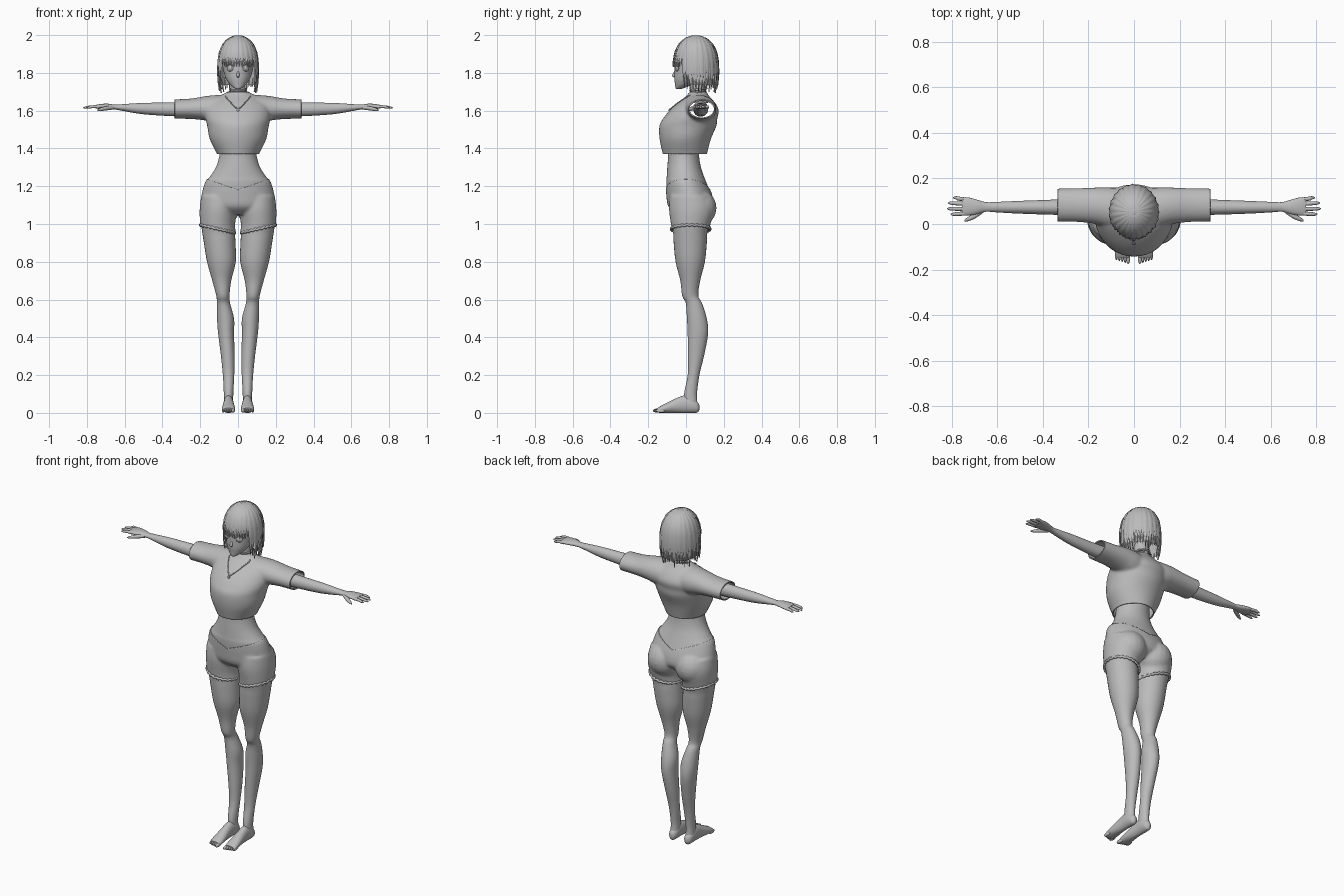
import bpy, bmesh, math, random
from mathutils import Vector, Matrix
from mathutils.bvhtree import BVHTree

if "Cube" in bpy.data.objects:
    bpy.data.objects.remove(bpy.data.objects["Cube"])

random.seed(4)
GREY = bpy.data.materials.new("plain_grey")
GREY.diffuse_color = (0.5, 0.5, 0.5, 1)
GREY.use_nodes = True
GREY.node_tree.nodes["Principled BSDF"].inputs["Base Color"].default_value = GREY.diffuse_color


def spline(keys, steps=4):
    """Smoothly resample a list of section tuples (Catmull-Rom)."""
    out = []
    for i in range(len(keys) - 1):
        p0, p1, p2, p3 = keys[max(i - 1, 0)], keys[i], keys[i + 1], keys[min(i + 2, len(keys) - 1)]
        for k in range(steps):
            t = k / steps
            out.append([0.5 * (2 * b + (c - a) * t + (2 * a - 5 * b + 4 * c - d) * t * t
                               + (3 * b - a - 3 * c + d) * t ** 3) for a, b, c, d in zip(p0, p1, p2, p3)])
    return out + [list(keys[-1])]


def skin_rings(bm, rings):
    """Bridge equal vertex rings and cap both ends."""
    n = len(rings[0])
    for a, b in zip(rings, rings[1:]):
        for i in range(n):
            bm.faces.new((a[i], a[(i + 1) % n], b[(i + 1) % n], b[i]))
    bm.faces.new(rings[0])
    bm.faces.new(rings[-1])


def loft(keys, axis="z", n=28, grow=0.0):
    """Elliptical sections (position, centre a, centre b, radius a, radius b) along an axis."""
    bm, rings = bmesh.new(), []
    for t, a, b, ra, rb in spline(keys):
        ring = []
        for i in range(n):
            an = 2 * math.pi * i / n
            u = a + max(ra + grow, 0.001) * math.cos(an)
            v = b + max(rb + grow, 0.001) * math.sin(an)
            ring.append(bm.verts.new({"z": (u, v, t), "x": (t, u, v), "y": (u, t, v)}[axis]))
        rings.append(ring)
    skin_rings(bm, rings)
    bmesh.ops.recalc_face_normals(bm, faces=bm.faces)
    return bm


def ball(c, r, turn=0.0):
    bm = bmesh.new()
    m = Matrix.Translation(c) @ Matrix.Rotation(turn, 4, "Z") @ Matrix.Diagonal((*r, 1))
    bmesh.ops.create_uvsphere(bm, u_segments=20, v_segments=12, radius=1, matrix=m)
    return bm


def tube(points, r, closed=False):
    cu = bpy.data.curves.new("path", "CURVE")
    cu.dimensions, cu.bevel_depth, cu.bevel_resolution = "3D", r, 2
    sp = cu.splines.new("POLY")
    sp.points.add(len(points) - 1)
    for p, q in zip(sp.points, points):
        p.co = (*q, 1)
    sp.use_cyclic_u = closed
    ob = bpy.data.objects.new("path", cu)
    bpy.context.collection.objects.link(ob)
    bm = bmesh.new()
    me = bpy.data.meshes.new_from_object(ob.evaluated_get(bpy.context.evaluated_depsgraph_get()))
    bm.from_mesh(me)
    bpy.data.objects.remove(ob)
    return bm


def build(name, parts, mirror=False, voxel=0.0, cuts=(), shell=0.0):
    """Join parts, optionally fuse them by remeshing, trim by planes, mirror and thicken."""
    bm = bmesh.new()
    for p in parts:
        tmp = bpy.data.meshes.new("tmp")
        p.to_mesh(tmp)
        bm.from_mesh(tmp)
        bpy.data.meshes.remove(tmp)
    me = bpy.data.meshes.new(name)
    bm.to_mesh(me)
    ob = bpy.data.objects.new(name, me)
    bpy.context.collection.objects.link(ob)
    if voxel:
        m = ob.modifiers.new("fuse", "REMESH")
        m.mode, m.voxel_size = "VOXEL", voxel
        m = ob.modifiers.new("relax", "SMOOTH")
        m.factor, m.iterations = 0.5, 8
        me = bpy.data.meshes.new_from_object(ob.evaluated_get(bpy.context.evaluated_depsgraph_get()))
        ob.modifiers.clear()
        ob.data = me
        me.name = name
    if cuts:
        bm = bmesh.new()
        bm.from_mesh(me)
        for co, no in cuts:
            bmesh.ops.bisect_plane(bm, geom=bm.verts[:] + bm.edges[:] + bm.faces[:],
                                   plane_co=co, plane_no=Vector(no).normalized(), clear_outer=True)
        bm.to_mesh(me)
    me.materials.clear()
    me.materials.append(GREY)
    me.shade_smooth()
    me.set_sharp_from_angle(angle=math.radians(50))
    if mirror:
        ob.modifiers.new("mirror", "MIRROR")
    if shell:
        m = ob.modifiers.new("cloth", "SOLIDIFY")
        m.thickness, m.offset = shell, -1
    return ob


HALF = ((0, 0, 0), (-1, 0, 0))

# Cropped shirt with wide open sleeves
torso = loft([(1.33, 0, -.006, .095, .108), (1.37, 0, -.006, .111, .117), (1.45, 0, -.004, .150, .136),
              (1.52, 0, .010, .163, .151), (1.56, 0, .023, .172, .143), (1.60, 0, .043, .172, .131),
              (1.64, 0, .055, .157, .100), (1.68, 0, .062, .095, .058), (1.70, 0, .064, .052, .047)], n=48)
sleeves = loft([(-.1, .07, 1.605, .088, .076), (0, .06, 1.605, .09, .076), (.1, .07, 1.606, .09, .077),
                (.17, .08, 1.612, .08, .065), (.25, .083, 1.61, .074, .054), (.36, .083, 1.608, .072, .051)], "x", 40)
shirt = build("shirt", [torso, sleeves], True, .007,
              [HALF, ((0, 0, 1.37), (0, 0, -1)), ((.335, 0, 0), (1, 0, 0))], .007)

# Waist, hips and shorts
HIPS = [(1.42, 0, -.012, .098, .085), (1.36, 0, -.0125, .1, .083), (1.30, 0, -.01, .118, .09),
        (1.25, 0, -.003, .15, .1), (1.22, 0, .002, .172, .107), (1.15, 0, .018, .190, .119),
        (1.09, 0, .025, .188, .115), (1.05, 0, .025, .13, .07)]
THIGH = [(1.15, .1, .02, .09, .1), (1.08, .104, .03, .094, .115), (1.0, .108, .025, .088, .1),
         (.95, .1025, .0225, .086, .09), (.9, .097, .0225, .0835, .0875)]
build("waist", [loft(HIPS[:-2], n=48, grow=-.001)])
build("shorts", [loft(HIPS, n=48, grow=.003), loft(THIGH, n=40, grow=.005),
                 ball((.09, .062, 1.085), (.098, .1, .1))], True, .007,
      [HALF, ((0, 0, 1.18), (-.35, 0, 1)), ((.108, 0, .972), (.23, 0, -1))], .005)
hem = []
for i in range(96):
    t = 2 * math.pi * i / 96
    x = .108 + .091 * math.cos(t)
    hem.append((x, .025 + .103 * math.sin(t), .974 + .23 * (x - .108) + .003 * math.sin(24 * t)))
build("shorts_hem", [tube(hem, .007, True)], True)

# Legs
build("leg", [loft(THIGH[2:] + [
    (.8, .088, .0225, .076, .0775), (.7, .086, .0225, .05, .0525), (.62, .080, .0225, .035, .0425),
    (.58, .077, .042, .035, .043), (.5, .066, .0575, .045, .0525), (.42, .063, .063, .042, .054),
    (.3, .054, .0525, .036, .0425), (.2, .05, .04, .03, .031), (.1, .05, .024, .025, .034),
    (.04, .05, .028, .025, .034)], n=32)], True)

# Feet with toes
foot = [loft([(.071, .05, .028, .006, .012), (.06, .05, .03, .02, .028), (.03, .05, .042, .027, .042),
              (-.01, .05, .046, .027, .046), (-.05, .05, .039, .029, .039), (-.10, .05, .027, .034, .027),
              (-.135, .05, .018, .034, .018), (-.15, .05, .014, .03, .012)], "y", 24)]
for i in range(5):
    foot.append(ball((.026 + .0128 * i, -.150 + .004 * i, .012), (.0095 if i == 0 else .0068, .025, .011)))
build("foot", foot, True)

# Arms and hands
arm = [loft([(.16, .078, 1.61, .04, .042), (.33, .074, 1.607, .034, .037), (.5, .0735, 1.611, .028, .030),
             (.6, .074, 1.616, .023, .019), (.65, .075, 1.619, .021, .013), (.69, .075, 1.622, .032, .015),
             (.73, .077, 1.622, .040, .013), (.755, .078, 1.621, .038, .009)], "x", 24)]
for y0, y1, tip in ((.108, .115, .795), (.088, .092, .816), (.066, .067, .82), (.046, .043, .805)):
    arm.append(loft([(.735, y0, 1.62, .008, .008), (.77, (y0 + y1) / 2, 1.621, .009, .008),
                     (tip - .012, y1, 1.617, .007, .006), (tip, y1, 1.615, .002, .002)], "x", 10))
arm.append(loft([(.66, .062, 1.616, .012, .010), (.70, .036, 1.612, .013, .011),
                 (.73, .021, 1.606, .009, .008), (.745, .015, 1.603, .003, .003)], "x", 12))
build("arm_and_hand", arm, True)

# Neck and choker
build("neck", [loft([(1.64, 0, .068, .05, .05), (1.70, 0, .066, .041, .042), (1.78, 0, .058, .04, .042)])])
ring = [2 * math.pi * i / 40 for i in range(40)]
build("choker", [tube([(.043 * math.cos(t), .066 + .044 * math.sin(t), 1.712 + .006 * math.sin(t))
                       for t in ring], .005, True)])

# Head and face details
build("head", [loft([(1.714, 0, -.040, .010, .012), (1.722, 0, -.030, .024, .026), (1.74, 0, -.012, .044, .046),
                     (1.77, 0, .010, .064, .072), (1.81, 0, .034, .077, .096), (1.86, 0, .046, .085, .106),
                     (1.92, 0, .052, .083, .104), (1.96, 0, .052, .05, .07), (1.975, 0, .052, .01, .02)], n=40),
               loft([(1.775, 0, -.058, .004, .004), (1.785, 0, -.064, .008, .011),
                     (1.80, 0, -.060, .006, .007), (1.82, 0, -.055, .003, .003)], n=12)])
build("eye", [ball((.042, -.048, 1.825), (.019, .007, .017), .45),
              ball((.041, -.054, 1.825), (.010, .004, .012), .45)], True)
build("eyelash", [tube([(.020, -.062, 1.835), (.032, -.061, 1.844), (.046, -.054, 1.846),
                        (.058, -.043, 1.841), (.065, -.033, 1.833)], .003)], True)
build("mouth", [tube([(-.018, -.053, 1.757), (0, -.058, 1.755), (.018, -.053, 1.757)], .003)])

# Hair: cap under a layer of tapered locks
PROFILE = [(2.0, .05), (1.99, .35), (1.975, .55), (1.95, .75), (1.91, .91), (1.86, .985), (1.8, 1.0),
           (1.74, .96), (1.68, .87)]


def spread(z):
    for (z0, s0), (z1, s1) in zip(PROFILE, PROFILE[1:]):
        if z >= z1:
            return s0 + (s1 - s0) * (z0 - z) / (z0 - z1)
    return PROFILE[-1][1]


cap = loft([(z - .004, 0, .052, .103 * s, .117 * s) for z, s in PROFILE[:-1]], n=44)
bmesh.ops.delete(cap, context="FACES", geom=[
    f for f in cap.faces if f.calc_center_median().z < 1.738
    or (f.calc_center_median().z < 1.86 and f.calc_center_median().y < .02)])
build("hair_cap", [cap])
locks = bmesh.new()
COUNT = 46
for k in range(COUNT):
    a = 2 * math.pi * (k + .5) / COUNT
    front = abs(math.degrees(math.atan2(math.sin(a), math.cos(a))))
    if front < 52:
        tip = 1.838 + random.uniform(-.008, .008)
    else:
        tip = random.uniform(1.69, 1.735)
    lift = .003 * (k % 2)
    out, side = Vector((math.sin(a), -math.cos(a), 0)), Vector((math.cos(a), math.sin(a), 0))
    rings = []
    for i in range(13):
        u = i / 12
        z = 1.997 - (1.997 - tip) * u ** 1.7
        s = spread(z)
        c = Vector((.105 * s * math.sin(a), .052 - .118 * s * math.cos(a), z)) + out * lift
        w = (.0115 * s + .001) * min(1, .12 + (1 - u) * 3)
        rings.append([locks.verts.new(p) for p in (c - side * w, c + out * .004, c + side * w, c - out * .004)])
    skin_rings(locks, rings)
bmesh.ops.recalc_face_normals(locks, faces=locks.faces)
build("hair_locks", [locks])

# Necklace laid on the shirt, with a pendant
bpy.context.view_layer.update()
tree = BVHTree.FromObject(shirt, bpy.context.evaluated_depsgraph_get())
chain = []
for i in range(-10, 11):
    u = abs(i) / 10
    x, z = .066 * i / 10, 1.606 + .068 * u ** 1.15
    hit = tree.ray_cast(Vector((x, -1, z)), Vector((0, 1, 0)))[0]
    chain.append((x, (hit.y if hit else .03) - .002, z + .001))
back = [(.06, .06, 1.695), (.035, .105, 1.705), (-.035, .105, 1.705), (-.06, .06, 1.695)]
build("necklace", [tube(chain + back, .003, True)])
build("pendant", [ball((0, chain[10][1] - .003, 1.602), (.007, .005, .009))])
